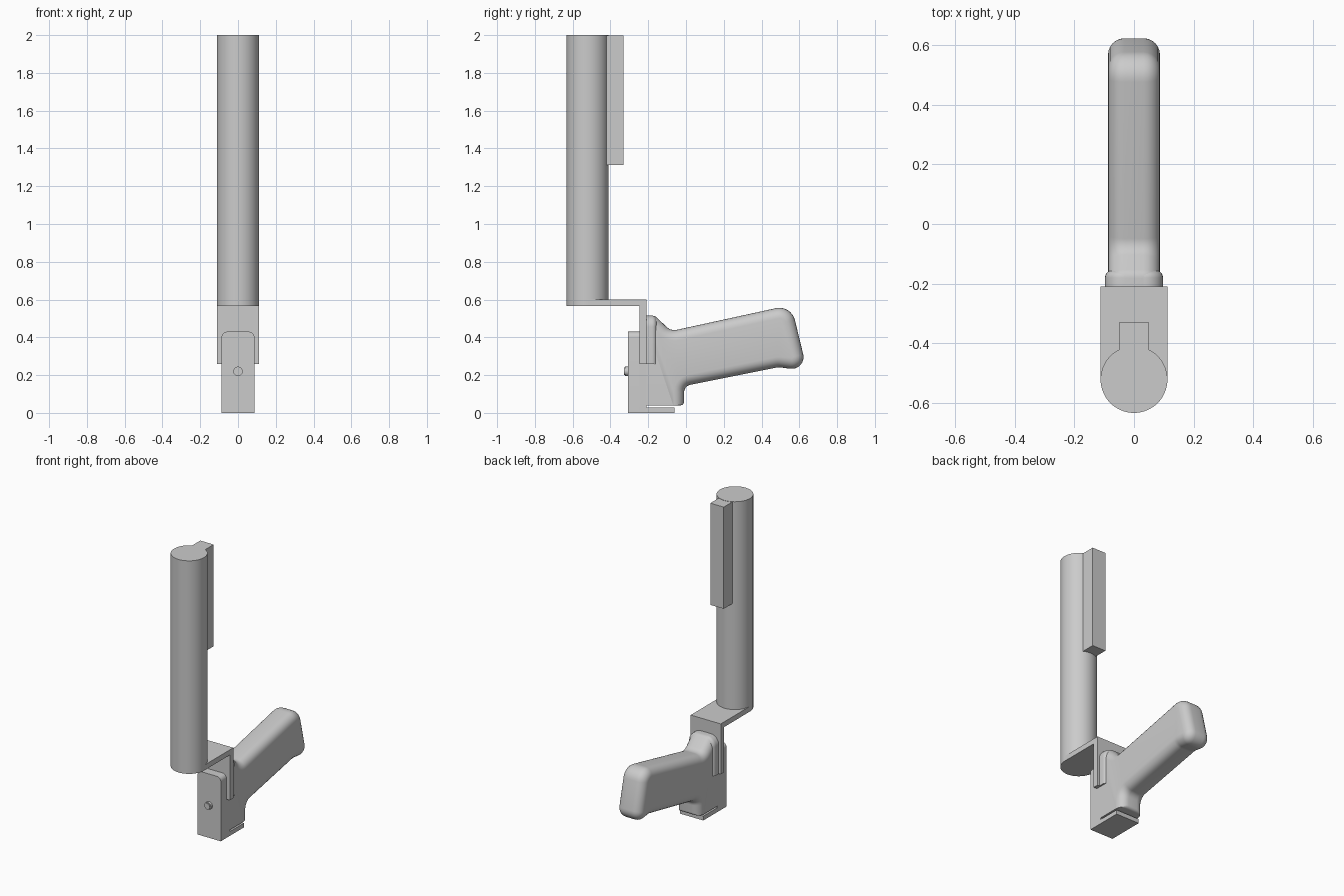
import bpy, bmesh, math
from mathutils import Vector

if "Cube" in bpy.data.objects:
    bpy.data.objects.remove(bpy.data.objects["Cube"])


def outline(pts, radii, d=0.0, fixed=()):
    """Counter-clockwise polygon, inset by d (except fixed edges), with filleted corners."""
    P = [Vector(p) for p in pts]
    n = len(P)
    lines = []
    for i in range(n):
        e = (P[(i + 1) % n] - P[i]).normalized()
        off = 0.0 if i in fixed else d
        lines.append((P[i] + Vector((-e.y, e.x)) * off, e))
    out = []
    for i in range(n):
        (p, a), (q, b) = lines[i - 1], lines[i]
        cr = a.x * b.y - a.y * b.x
        w = q - p
        corner = p + a * ((w.x * b.y - w.y * b.x) / cr)
        if not radii[i]:
            out.append(corner)
            continue
        turn = math.atan2(cr, a.dot(b))
        rad = max(radii[i] - d, 0.003) if turn > 0 else radii[i] + d
        t = rad * math.tan(abs(turn) / 2)
        s, e = corner - a * t, corner + b * t
        side = 1 if turn > 0 else -1
        c = s + Vector((-a.y, a.x)) * rad * side
        for k in range(9):
            ang = turn * k / 8
            v = s - c
            out.append(c + Vector((v.x * math.cos(ang) - v.y * math.sin(ang),
                                   v.x * math.sin(ang) + v.y * math.cos(ang))))
    return out


def finish(name, bm, angle=30):
    bmesh.ops.recalc_face_normals(bm, faces=bm.faces)
    me = bpy.data.meshes.new(name)
    bm.to_mesh(me)
    bm.free()
    ob = bpy.data.objects.new(name, me)
    bpy.context.collection.objects.link(ob)
    bpy.ops.object.select_all(action='DESELECT')
    ob.select_set(True)
    bpy.context.view_layer.objects.active = ob
    bpy.ops.object.shade_smooth_by_angle(angle=math.radians(angle))
    return ob


def prism(name, pts, radii, layers, axis, fixed=()):
    """Loft an outline through (position, inset) layers along x or y."""
    bm = bmesh.new()
    rings = []
    for pos, inset in layers:
        rings.append([bm.verts.new((pos, p.x, p.y) if axis == 'x' else (p.x, pos, p.y))
                      for p in outline(pts, radii, inset, fixed)])
    m = len(rings[0])
    for r0, r1 in zip(rings, rings[1:]):
        for j in range(m):
            k = (j + 1) % m
            bm.faces.new((r0[j], r0[k], r1[k], r1[j]))
    bm.faces.new(rings[0])
    bm.faces.new(rings[-1])
    return finish(name, bm)


def box(name, lo, hi):
    pts = [(lo[1], lo[2]), (hi[1], lo[2]), (hi[1], hi[2]), (lo[1], hi[2])]
    return prism(name, pts, [0] * 4, [(lo[0], 0), (hi[0], 0)], 'x')


def cylinder(name, radius, loc, depth, segs, along_y=False):
    bm = bmesh.new()
    bmesh.ops.create_cone(bm, cap_ends=True, segments=segs, radius1=radius,
                          radius2=radius, depth=depth)
    ob = finish(name, bm)
    ob.location = loc
    if along_y:
        ob.rotation_euler.x = math.pi / 2
    return ob


def round_over(r, n=6):
    return [(r - r * math.cos(math.pi / 2 * i / n),
             r - r * math.sin(math.pi / 2 * i / n)) for i in range(n + 1)]


# Upright tube and its rear rail
cylinder("tube", 0.112, (0, -0.521, 1.2825), 1.435, 64)
box("rear_rail", (-0.05, -0.45, 1.313), (0.05, -0.33, 1.998))

# Angle bracket
prism("bracket", [(-0.521, 0.565), (-0.247, 0.565), (-0.247, 0.26), (-0.21, 0.26),
                  (-0.21, 0.6), (-0.521, 0.6)], [0] * 6,
      [(-0.112, 0), (0.112, 0)], 'x')

# Clamp block: rounded front plate, spacer below the bracket, foot
W = 0.087
prism("front_plate", [(-W, 0), (W, 0), (W, 0.43), (-W, 0.43)], [0, 0, 0.03, 0.03],
      [(-0.307, 0), (-0.247, 0)], 'y')
box("spacer", (-W, -0.247, 0), (W, -0.21, 0.26))
box("foot", (-W, -0.21, 0), (W, -0.06, 0.029))

# Clamp bolt
cylinder("bolt_head", 0.025, (0, -0.313, 0.22), 0.02, 24, True)
cylinder("bolt_cap", 0.019, (0, -0.32, 0.22), 0.015, 24, True)

# Handle grip with rounded sides; front and underside stay square
over = round_over(0.055)
layers = [(-W + a, d) for a, d in over]
layers += [(-x, d) for x, d in reversed(layers)]
prism("grip",
      [(-0.21, 0.04), (-0.01, 0.04), (-0.01, 0.142), (0.49, 0.242), (0.642, 0.222),
       (0.557, 0.572), (-0.08, 0.433), (-0.165, 0.515), (-0.21, 0.515)],
      [0, 0.02, 0.04, 0.06, 0.062, 0.085, 0.06, 0.04, 0], layers, 'x', fixed=(0, 8))

# Flared collar where the grip meets the bracket
prism("grip_collar", [(-0.097, 0.26), (0.097, 0.26), (0.097, 0.515), (-0.097, 0.515)],
      [0, 0, 0.06, 0.06],
      [(-0.21, 0)] + [(-0.155 - a, d) for a, d in reversed(round_over(0.025))],
      'y', fixed=(0,))
